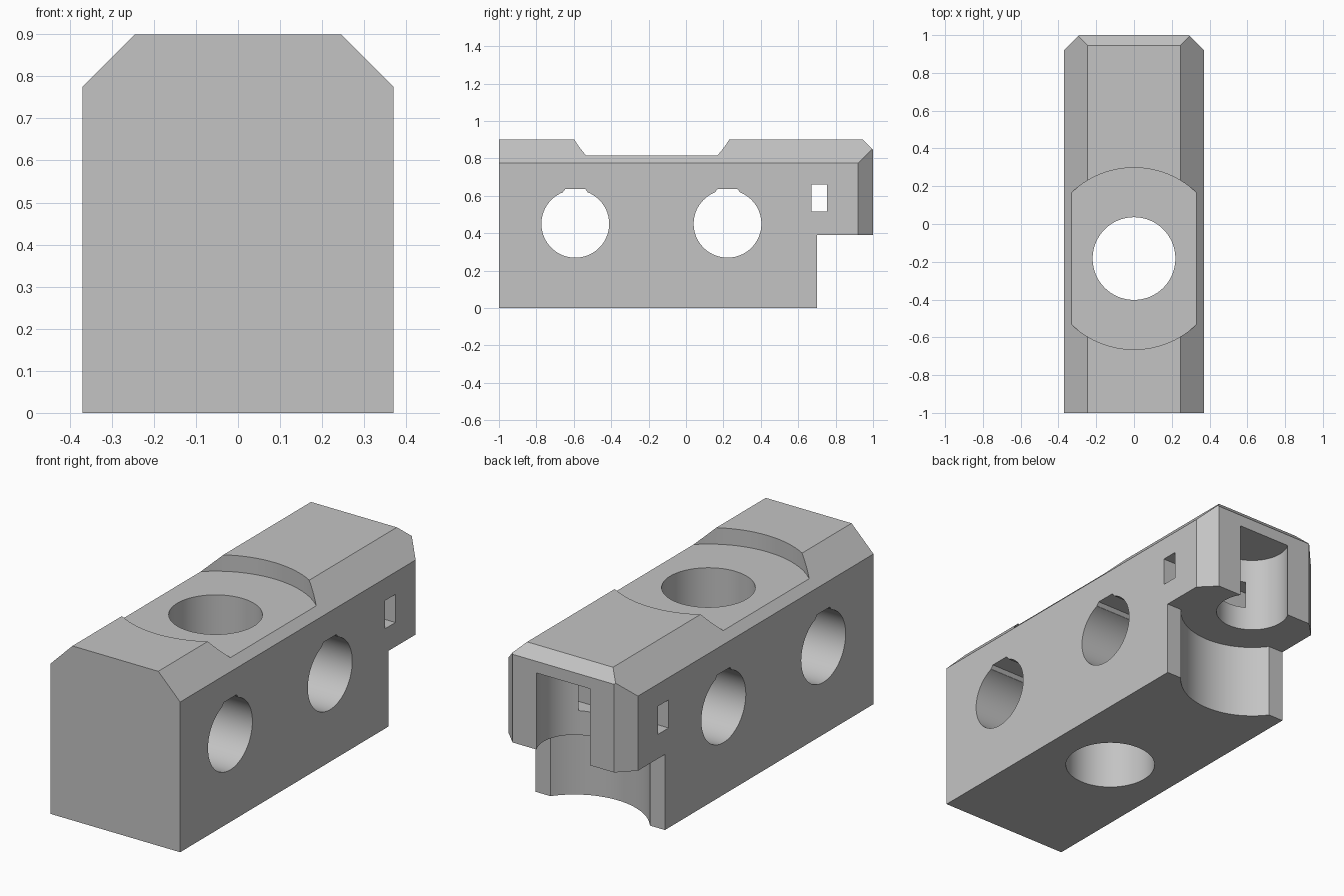
import bpy, bmesh, math
from mathutils import Matrix, Vector

if "Cube" in bpy.data.objects:
    bpy.data.objects.remove(bpy.data.objects["Cube"], do_unlink=True)

grey = bpy.data.materials.new("plain grey")
grey.use_nodes = True
COLOUR = (0.55, 0.55, 0.55, 1)
grey.diffuse_color = COLOUR
grey.node_tree.nodes["Principled BSDF"].inputs["Base Color"].default_value = COLOUR

HALF_W, HEIGHT, BEVEL = 0.37, 0.9, 0.125
LEDGE = 0.39
CENTRE_Y, SOCKET_Y = -0.183, 0.91


def add_object(name, bm):
    bmesh.ops.recalc_face_normals(bm, faces=bm.faces)
    mesh = bpy.data.meshes.new(name)
    bm.to_mesh(mesh)
    bm.free()
    mesh.materials.append(grey)
    ob = bpy.data.objects.new(name, mesh)
    bpy.context.collection.objects.link(ob)
    return ob


def prism(name, profile, x0, x1):
    """Extrude a (y, z) profile along x."""
    bm = bmesh.new()
    face = bm.faces.new([bm.verts.new((x0, y, z)) for y, z in profile])
    out = bmesh.ops.extrude_face_region(bm, geom=[face])
    moved = [v for v in out["geom"] if isinstance(v, bmesh.types.BMVert)]
    bmesh.ops.translate(bm, vec=(x1 - x0, 0, 0), verts=moved)
    return add_object(name, bm)


def cylinder(name, radius, y, z0, z1, across=False):
    """Upright cylinder, or one along x centred on height z0."""
    bm = bmesh.new()
    depth = z1 if across else z1 - z0
    turn = Matrix.Rotation(math.pi / 2, 4, "Y") if across else Matrix()
    place = Matrix.Translation((0, y, z0 if across else (z0 + z1) / 2))
    bmesh.ops.create_cone(bm, cap_ends=True, segments=96, radius1=radius,
                          radius2=radius, depth=depth, matrix=place @ turn)
    return add_object(name, bm)


def cut(body, cutter):
    mod = body.modifiers.new("cut", "BOOLEAN")
    mod.operation, mod.solver, mod.object = "DIFFERENCE", "EXACT", cutter
    bpy.ops.object.modifier_apply(modifier=mod.name)
    bpy.data.objects.remove(cutter, do_unlink=True)


# Block with an overhang at the back
block = prism("block_body", [(-1, 0), (0.7, 0), (0.7, LEDGE), (1, LEDGE),
                             (1, HEIGHT), (-1, HEIGHT)], -HALF_W, HALF_W)

# Bevelled top edges, back top edge and back corners
bm = bmesh.new()
bm.from_mesh(block.data)
planes = [((0, 1, HEIGHT - 0.055), (0, 1, 1))]
for side in (-1, 1):
    planes.append(((side * HALF_W, 0, HEIGHT - BEVEL), (side, 0, 1)))
    planes.append(((side * HALF_W, 0.92, 0), (side, 1, 0)))
for point, normal in planes:
    bmesh.ops.bisect_plane(bm, geom=bm.verts[:] + bm.edges[:] + bm.faces[:],
                           plane_co=Vector(point), plane_no=Vector(normal),
                           clear_outer=True)
    bmesh.ops.holes_fill(bm, edges=[e for e in bm.edges if e.is_boundary])
bmesh.ops.recalc_face_normals(bm, faces=bm.faces)
bm.to_mesh(block.data)
bm.free()

bpy.ops.object.select_all(action="DESELECT")
bpy.context.view_layer.objects.active = block
block.select_set(True)

# Round seat on top and the upright bore
cut(block, cylinder("seat_cutter", 0.481, CENTRE_Y, 0.815, 1.1))
cut(block, cylinder("bore_cutter", 0.219, CENTRE_Y, -0.2, 1.1))

# Cross holes with a shallow flat key slot at the top
for y in (-0.592, 0.222):
    cut(block, cylinder("cross_hole_cutter", 0.181, y, 0.45, 1.2, across=True))
    key = [(y - 0.06, 0.55), (y + 0.06, 0.55), (y + 0.066, 0.62),
           (y + 0.052, 0.637), (y - 0.052, 0.637), (y - 0.066, 0.62)]
    cut(block, prism("key_slot_cutter", key, -0.6, 0.6))

# Stepped socket at the back: wide below the ledge, narrow above
cut(block, cylinder("wide_socket_cutter", 0.353, SOCKET_Y, -0.2, LEDGE))
cut(block, cylinder("narrow_socket_cutter", 0.177, SOCKET_Y, LEDGE - 0.1, 0.785))

# Small side window
window = [(0.67, 0.515), (0.755, 0.515), (0.755, 0.66), (0.67, 0.66)]
cut(block, prism("window_cutter", window, -0.6, 0.6))

bpy.ops.object.shade_smooth_by_angle(angle=math.radians(25))
